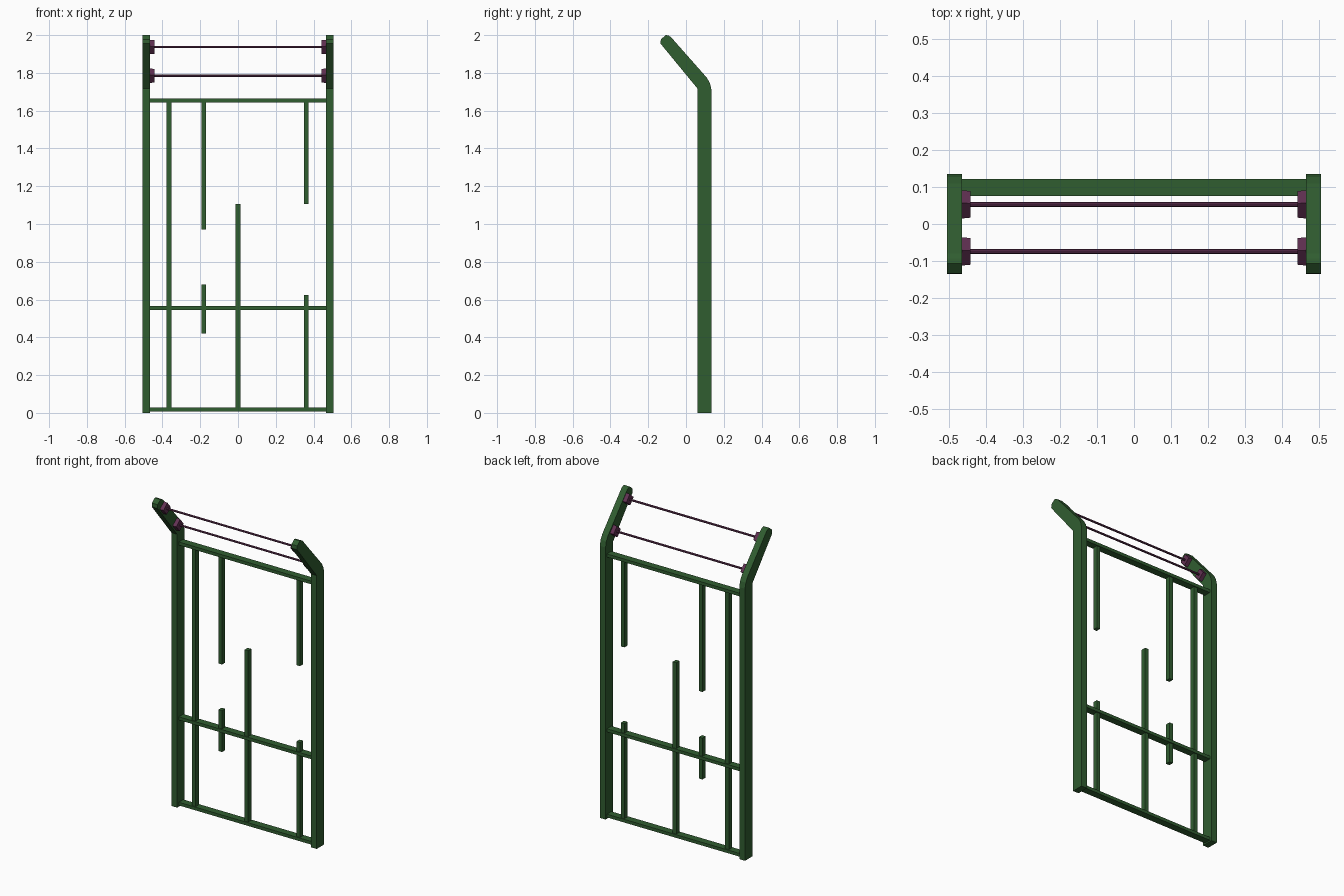
import bpy, bmesh, math
from mathutils import Matrix

if "Cube" in bpy.data.objects:
    bpy.data.objects.remove(bpy.data.objects["Cube"])


def material(name, color):
    m = bpy.data.materials.new(name)
    m.diffuse_color = (*color, 1)
    m.use_nodes = True
    m.node_tree.nodes["Principled BSDF"].inputs["Base Color"].default_value = m.diffuse_color
    return m


GREEN = material("painted_green", (0.03, 0.11, 0.03))
PURPLE = material("purple_metal", (0.12, 0.03, 0.085))


def finish(name, bm, mat, mirror=False):
    bmesh.ops.recalc_face_normals(bm, faces=bm.faces)
    me = bpy.data.meshes.new(name)
    bm.to_mesh(me)
    bm.free()
    ob = bpy.data.objects.new(name, me)
    bpy.context.collection.objects.link(ob)
    me.materials.append(mat)
    if mirror:
        ob.modifiers.new("mirror", 'MIRROR').use_axis[0] = True
    return ob


def box(name, x0, x1, y0, y1, z0, z1, mat):
    bm = bmesh.new()
    bmesh.ops.create_cube(bm, size=1)
    bmesh.ops.scale(bm, vec=(x1 - x0, y1 - y0, z1 - z0), verts=bm.verts)
    bmesh.ops.translate(bm, vec=((x0 + x1) / 2, (y0 + y1) / 2, (z0 + z1) / 2), verts=bm.verts)
    return finish(name, bm, mat)


# Side posts: bent side profile, extruded and mirrored
profile = [(0.06, 0), (0.135, 0), (0.135, 1.71), (0.127, 1.745), (0.11, 1.775),
           (-0.08, 1.99), (-0.093, 1.998), (-0.107, 2.0), (-0.133, 1.978),
           (-0.135, 1.955), (0.06, 1.718)]
bm = bmesh.new()
face = bm.faces.new([bm.verts.new((0.465, y, z)) for y, z in profile])
ext = bmesh.ops.extrude_face_region(bm, geom=[face])
bmesh.ops.translate(bm, vec=(0.04, 0, 0),
                    verts=[v for v in ext["geom"] if isinstance(v, bmesh.types.BMVert)])
finish("side_post", bm, GREEN, mirror=True)

# Horizontal rails
for name, z in (("bottom_rail", 0.018), ("middle_rail", 0.555), ("top_rail", 1.654)):
    box(name, -0.465, 0.465, 0.076, 0.121, z - 0.01, z + 0.01, GREEN)

# Vertical bars, some of them cut short
for x, z0, z1 in ((-0.365, 0.02, 1.65), (-0.182, 0.97, 1.65), (-0.182, 0.42, 0.68),
                  (0.0, 0.02, 1.105), (0.361, 1.105, 1.65), (0.361, 0.02, 0.625)):
    box("vertical_bar", x - 0.0125, x + 0.0125, 0.083, 0.114, z0, z1, GREEN)

# Wire strands and their tapered square holders on the bent arms
slope = math.atan2(0.23, -0.195)
for y, z in ((-0.074, 1.937), (0.053, 1.785)):
    place = Matrix.Translation((0, y, z)) @ Matrix.Rotation(slope, 4, 'X')
    bm = bmesh.new()
    bmesh.ops.create_cone(bm, cap_ends=True, segments=8, radius1=0.0065, radius2=0.0065,
                          depth=0.9, matrix=place @ Matrix.Rotation(math.pi / 2, 4, 'Y'))
    finish("wire_strand", bm, PURPLE)

    bm = bmesh.new()
    bmesh.ops.create_cone(bm, cap_ends=True, segments=4, radius1=0.036, radius2=0.0385,
                          depth=0.026,
                          matrix=place @ Matrix.Translation((0.454, 0, 0))
                          @ Matrix.Rotation(math.pi / 2, 4, 'Y')
                          @ Matrix.Rotation(math.pi / 4, 4, 'Z'))
    finish("wire_holder", bm, PURPLE, mirror=True)
